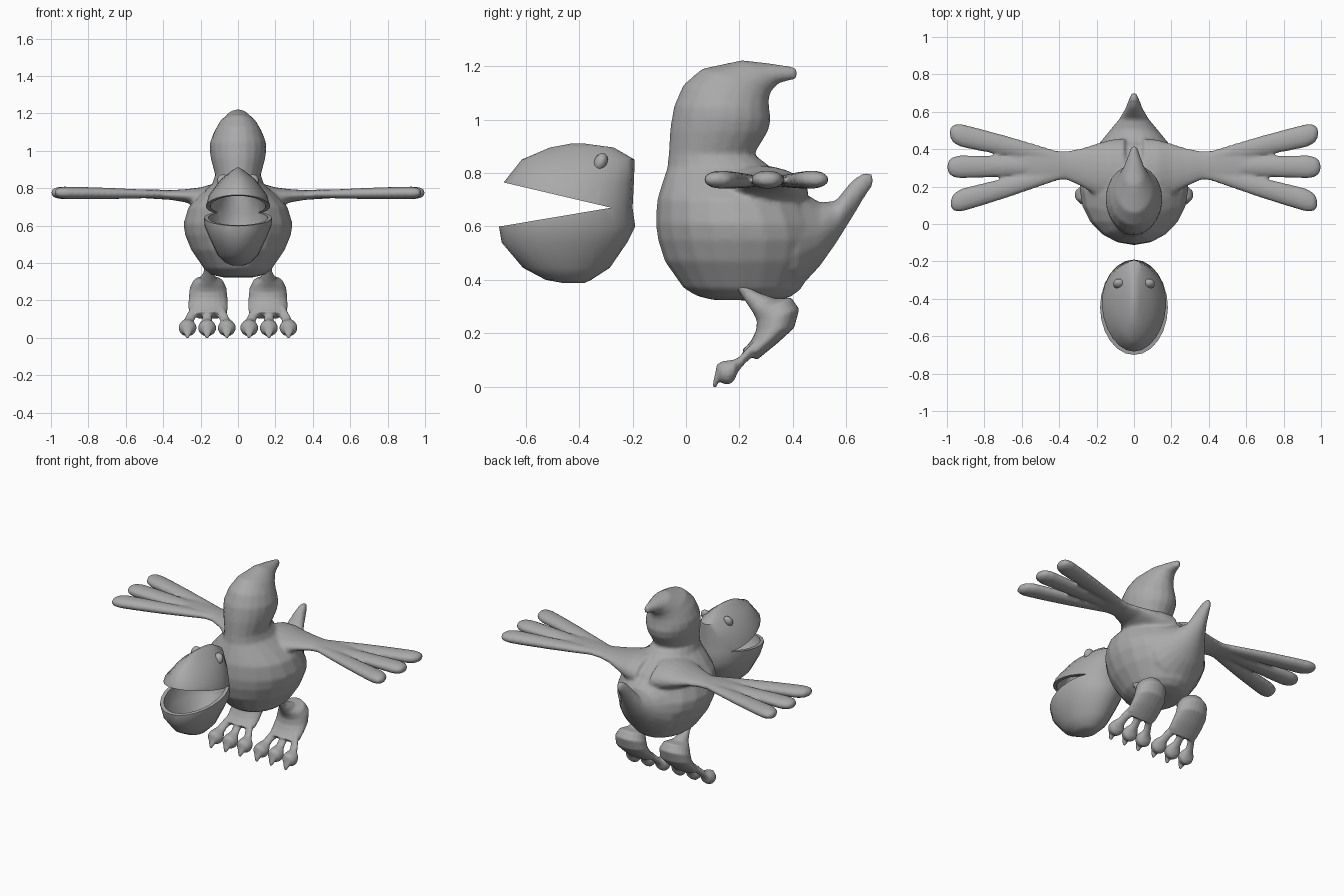
import bpy, bmesh, math
from mathutils import Vector as V

if "Cube" in bpy.data.objects:
    bpy.data.objects.remove(bpy.data.objects["Cube"])

grey = bpy.data.materials.new("plain_grey")
grey.diffuse_color = (0.4, 0.4, 0.4, 1)
grey.use_nodes = True
grey.node_tree.nodes["Principled BSDF"].inputs["Base Color"].default_value = grey.diffuse_color


def loft(bm, sections, n=20):
    """Skin closed ellipses given as (centre, half axis u, half axis v)."""
    rings = []
    for c, u, v in sections:
        ang = [2 * math.pi * i / n for i in range(n)]
        rings.append([bm.verts.new(V(c) + V(u) * math.cos(a) + V(v) * math.sin(a)) for a in ang])
    for a, b in zip(rings, rings[1:]):
        for i in range(n):
            j = (i + 1) % n
            bm.faces.new((a[i], a[j], b[j], b[i]))
    bm.faces.new(rings[0][::-1])
    bm.faces.new(rings[-1])


def profile(rows, x=0):
    """Sections from side outline points: (y1, z1, y2, z2, half width)."""
    return [((x, (a + c) / 2, (b + d) / 2), (0, (c - a) / 2, (d - b) / 2), (w, 0, 0))
            for a, b, c, d, w in rows]


def finish(name, bm):
    bmesh.ops.recalc_face_normals(bm, faces=bm.faces)
    me = bpy.data.meshes.new(name)
    bm.to_mesh(me)
    bm.free()
    me.materials.append(grey)
    ob = bpy.data.objects.new(name, me)
    bpy.context.collection.objects.link(ob)
    bpy.ops.object.select_all(action='DESELECT')
    bpy.context.view_layer.objects.active = ob
    ob.select_set(True)
    return ob


def fuse(ob, voxel, rounds):
    """Merge overlapping volumes into one smooth skin."""
    m = ob.modifiers.new("fuse", 'REMESH')
    m.mode, m.voxel_size, m.use_smooth_shade = 'VOXEL', voxel, True
    s = ob.modifiers.new("soften", 'SMOOTH')
    s.factor, s.iterations = 0.5, rounds
    for name in ("fuse", "soften"):
        bpy.ops.object.modifier_apply(modifier=name)


# Body: torso, neck and crest in one sweep
bm = bmesh.new()
loft(bm, profile([
    (.10, .325, .33, .322, .08), (.04, .34, .39, .335, .14), (-.01, .37, .43, .365, .18),
    (-.08, .47, .49, .47, .25), (-.105, .55, .51, .55, .283), (-.113, .61, .50, .61, .292),
    (-.108, .70, .46, .70, .265), (-.09, .76, .42, .76, .21), (-.07, .82, .32, .82, .14),
    (-.065, .87, .255, .87, .122), (-.06, .96, .307, .955, .145), (-.052, 1.01, .318, 1.0, .152),
    (-.045, 1.05, .312, 1.04, .15), (-.01, 1.13, .31, 1.075, .128), (.06, 1.19, .318, 1.105, .1),
    (.21, 1.222, .345, 1.135, .06), (.33, 1.208, .38, 1.145, .035), (.415, 1.195, .415, 1.15, .015)]))
# Tail
loft(bm, profile([
    (.25, .34, .25, .78, .22), (.35, .345, .35, .78, .225), (.42, .365, .42, .74, .195),
    (.5, .45, .5, .69, .13), (.56, .535, .56, .695, .08), (.62, .63, .62, .77, .045),
    (.665, .705, .665, .802, .028), (.70, .755, .70, .80, .012)]))
# Wings: shoulder sheet plus three feathers each side
for s in (1, -1):
    shoulder = [(.05, .06, .46, .62, .83), (.13, .11, .45, .65, .825), (.2, .15, .43, .69, .805),
                (.28, .2, .405, .725, .795), (.36, .235, .39, .738, .79), (.48, .225, .4, .745, .795),
                (.56, .23, .4, .755, .795), (.62, .28, .38, .765, .79)]
    loft(bm, [((s * x, (a + b) / 2, (c + d) / 2), (0, (b - a) / 2, 0), (0, 0, (d - c) / 2))
              for x, a, b, c, d in shoulder])
    for y0, y1, x1 in ((.345, .487, .985), (.31, .305, .998), (.28, .112, .98)):
        row = []
        for t, w in ((0, .03), (.25, .042), (.5, .053), (.75, .06), (.9, .062),
                     (.96, .052), (.985, .038), (1, .015)):
            x, y = .36 + (x1 - .36) * t, y0 + (y1 - y0) * t
            row.append(((s * x, y, .768 + .008 * t), (0, w, 0), (0, 0, w * .5 + .003)))
        loft(bm, row)
fuse(finish("body_with_wings", bm), 0.011, 3)

# Legs with three toes and claws, mirrored
for s, side in ((1, "right"), (-1, "left")):
    bm = bmesh.new()
    loft(bm, profile([
        (.17, .395, .215, .385, .02), (.205, .345, .265, .355, .024), (.235, .30, .335, .33, .045),
        (.255, .27, .395, .333, .08), (.265, .245, .424, .29, .098), (.262, .21, .405, .22, .104),
        (.245, .175, .345, .165, .106), (.225, .15, .29, .12, .104), (.21, .14, .265, .10, .09)], s * .16))
    for k in (-1, 0, 1):
        toe = [(.26, .15, .028, .6), (.22, .11, .024, .85), (.195, .082, .026, .95), (.18, .062, .04, 1),
               (.16, .053, .046, 1), (.135, .054, .042, 1), (.118, .055, .026, 1)]
        loft(bm, [((s * (.165 + .105 * k * f), y, z), (0, 0, r), (r * 1.05, 0, 0))
                  for y, z, r, f in toe], 14)
        # Claw
        x = s * (.165 + .105 * k)
        loft(bm, [((x, .135, .085), (0, .02, 0), (.022, 0, 0)), ((x, .125, .05), (0, .016, 0), (.03, 0, 0)),
                  ((x, .113, .02), (0, .011, 0), (.02, 0, 0)), ((x, .106, -.002), (0, .007, 0), (.007, 0, 0))], 12)
    fuse(finish(side + "_leg", bm), 0.007, 2)

# Beaked head: hollow shell of stacked ovals with a wedge-shaped mouth
HEAD = [(.388, -.46, -.38, .03), (.40, -.525, -.355, .065), (.445, -.61, -.285, .11), (.54, -.69, -.22, .155),
        (.60, -.70, -.19, .18), (.67, -.695, -.20, .182), (.765, -.682, -.195, .155), (.85, -.615, -.192, .09),
        (.895, -.51, -.27, .032), (.91, -.43, -.38, .008)]


def head_solid(name, inset=0.0):
    bm = bmesh.new()
    rows = []
    for z, a, b, w in HEAD:
        if inset and not .41 < z < .87:
            continue
        zz = .65 + (z - .65) * (.96 if inset else 1)
        rows.append((a + inset, zz, b - inset, zz, w - inset))
    loft(bm, profile(rows), 24)
    return finish(name, bm)


cavity = head_solid("cavity_cutter", .022)
bm = bmesh.new()
wedge = [(-.28, .67), (-.85, .804), (-.85, .574)]
ends = [[bm.verts.new((x, y, z)) for y, z in wedge] for x in (-.4, .4)]
bm.faces.new(ends[0])
bm.faces.new(ends[1])
for i in range(3):
    j = (i + 1) % 3
    bm.faces.new((ends[0][i], ends[0][j], ends[1][j], ends[1][i]))
mouth = finish("mouth_cutter", bm)
head = head_solid("beaked_head")
for cutter in (cavity, mouth):
    m = head.modifiers.new("cut", 'BOOLEAN')
    m.operation, m.solver, m.object = 'DIFFERENCE', 'EXACT', cutter
    bpy.ops.object.modifier_apply(modifier="cut")
    bpy.data.objects.remove(cutter)
bpy.ops.object.shade_smooth_by_angle(angle=math.radians(40))

# Eyes
for s, side in ((1, "right"), (-1, "left")):
    bpy.ops.mesh.primitive_uv_sphere_add(segments=16, ring_count=10, radius=1, location=(s * .08, -.32, .84),
                                         rotation=(math.radians(-25), 0, 0))
    eye = bpy.context.object
    eye.name = side + "_eye"
    eye.scale = (.032, .025, .036)
    eye.data.materials.append(grey)
    bpy.ops.object.shade_smooth()
